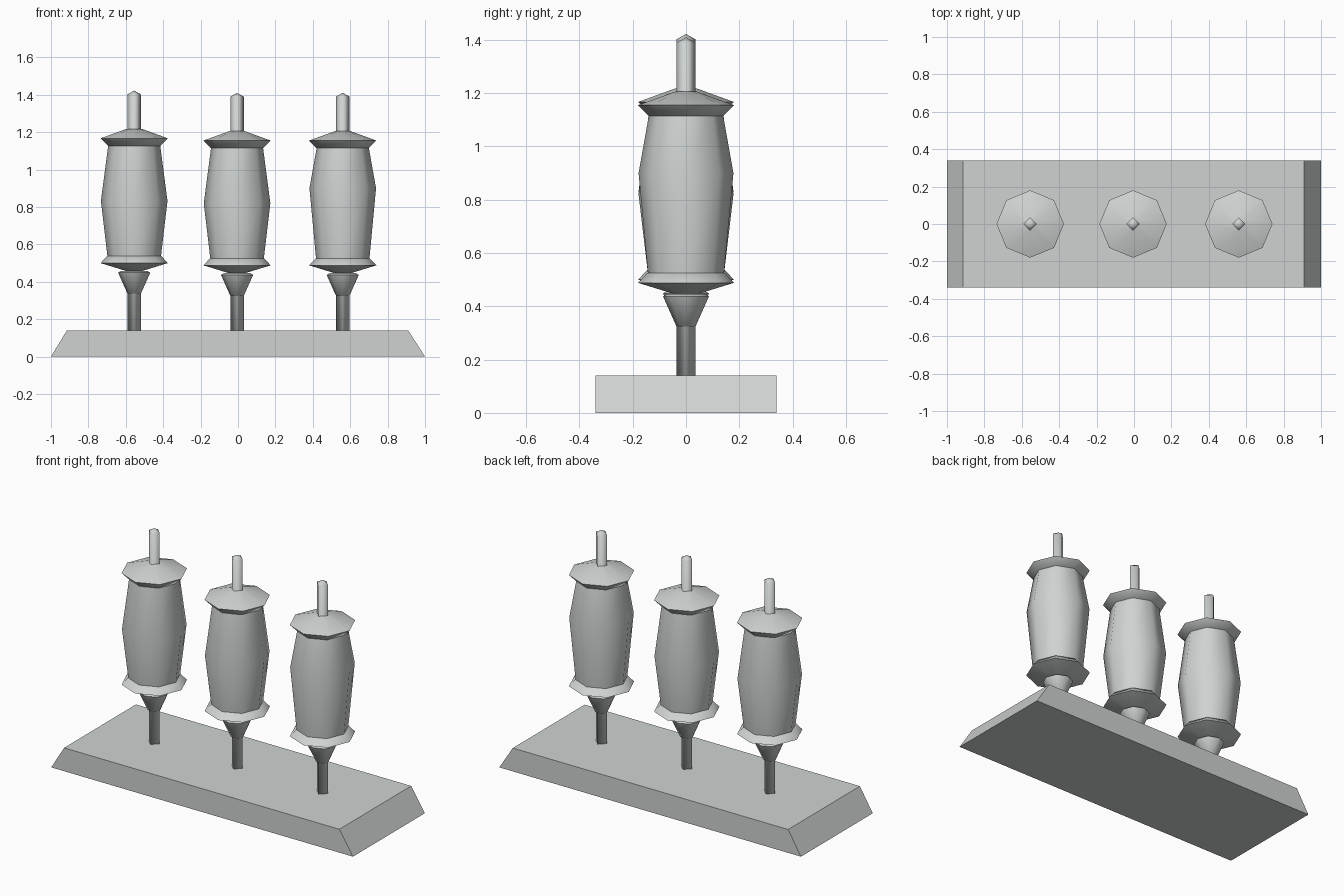
import bpy, bmesh, math

cube = bpy.data.objects.get("Cube")
if cube:
    bpy.data.objects.remove(cube, do_unlink=True)

# One pale grey for everything
grey = bpy.data.materials.new("pale_grey")
grey.use_nodes = True
colour = (0.62, 0.65, 0.635, 1)
grey.diffuse_color = colour
grey.node_tree.nodes["Principled BSDF"].inputs["Base Color"].default_value = colour


def finish(name, bm, location=(0, 0, 0), smooth=None):
    bmesh.ops.recalc_face_normals(bm, faces=bm.faces)
    mesh = bpy.data.meshes.new(name)
    bm.to_mesh(mesh)
    bm.free()
    mesh.materials.append(grey)
    obj = bpy.data.objects.new(name, mesh)
    obj.location = location
    bpy.context.collection.objects.link(obj)
    if smooth:
        bpy.ops.object.select_all(action='DESELECT')
        obj.select_set(True)
        bpy.context.view_layer.objects.active = obj
        bpy.ops.object.shade_smooth_by_angle(angle=math.radians(smooth))
    return obj


def lathe(name, profile, sides, location, smooth=60):
    """Turn (radius, height) points around z, with corners on the axes."""
    bm = bmesh.new()
    rings = []
    for r, z in profile:
        if r == 0:
            rings.append([bm.verts.new((0, 0, z))] * sides)
        else:
            turns = [math.tau * i / sides for i in range(sides)]
            rings.append([bm.verts.new((r * math.cos(a), r * math.sin(a), z)) for a in turns])
    for low, high in zip(rings, rings[1:]):
        for i in range(sides):
            j = (i + 1) % sides
            corners = dict.fromkeys((low[i], low[j], high[j], high[i]))
            bm.faces.new(list(corners))
    return finish(name, bm, location, smooth)


# Base slab with sloping ends
bm = bmesh.new()
outline = [(-1, 0), (1, 0), (0.91, 0.14), (-0.915, 0.14)]
face = bm.faces.new([bm.verts.new((x, -0.34, z)) for x, z in outline])
side = bmesh.ops.extrude_face_region(bm, geom=[face])
moved = [v for v in side["geom"] if isinstance(v, bmesh.types.BMVert)]
bmesh.ops.translate(bm, verts=moved, vec=(0, 0.68, 0))
finish("base", bm)

# Three spools on spindles: name, x, lift, height of the widest point
for label, x, lift, belly in (("right", -0.555, 0.012, 0.82),
                              ("middle", -0.005, 0, 0.82),
                              ("left", 0.56, 0, 0.9)):
    at = (x, 0, lift)
    lathe(label + "_spindle",
          [(0, 0.12 - lift), (0.036, 0.12 - lift), (0.036, 1.39), (0, 1.41)],
          4, at, 100)
    lathe(label + "_spindle_collar",
          [(0, 0.32), (0.036, 0.325), (0.086, 0.437), (0.07, 0.446), (0, 0.446)], 8, at)
    lathe(label + "_lower_flange",
          [(0, 0.445), (0.04, 0.445), (0.18, 0.488), (0.145, 0.525), (0, 0.525)], 8, at)
    lathe(label + "_wound_thread",
          [(0, 0.515), (0.142, 0.515), (0.178, belly), (0.138, 1.125), (0, 1.125)], 8, at)
    lathe(label + "_upper_flange",
          [(0, 1.115), (0.14, 1.115), (0.18, 1.155), (0.04, 1.206), (0, 1.206)], 8, at)
